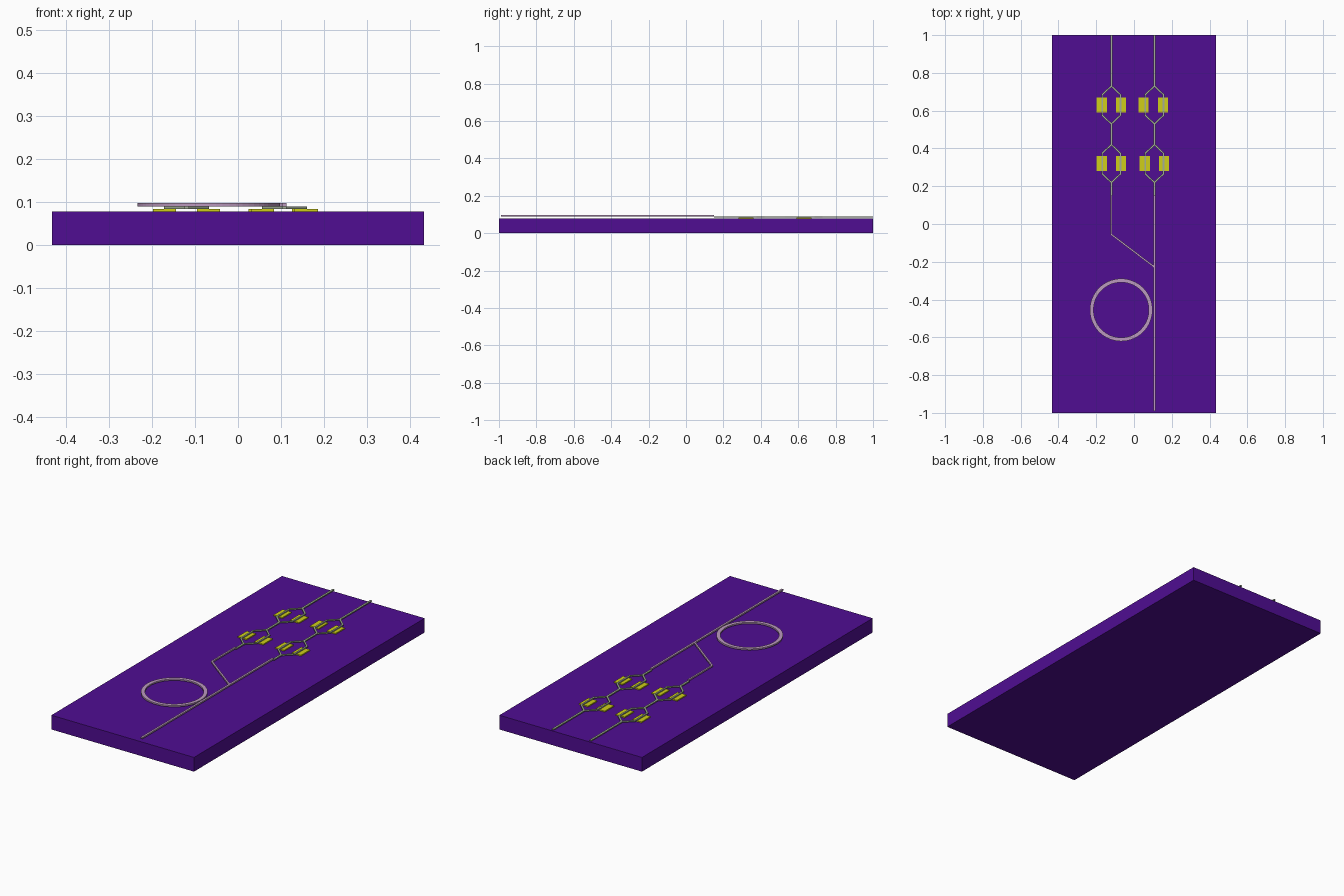
import bpy
import bmesh
from mathutils import Vector

cube = bpy.data.objects.get("Cube")
if cube:
    bpy.data.objects.remove(cube)


def material(name, rgb):
    mat = bpy.data.materials.new(name)
    mat.use_nodes = True
    mat.diffuse_color = (*rgb, 1)
    mat.node_tree.nodes["Principled BSDF"].inputs["Base Color"].default_value = (*rgb, 1)
    return mat


purple = material("purple", (0.08, 0.004, 0.29))
yellow = material("yellow", (0.62, 0.62, 0.01))
sage = material("sage grey", (0.36, 0.42, 0.31))
mauve = material("mauve", (0.50, 0.32, 0.52))


def finish(name, bm, mat):
    bmesh.ops.recalc_face_normals(bm, faces=bm.faces)
    mesh = bpy.data.meshes.new(name)
    bm.to_mesh(mesh)
    bm.free()
    mesh.materials.append(mat)
    obj = bpy.data.objects.new(name, mesh)
    bpy.context.collection.objects.link(obj)
    return obj


def box(name, centre, size, mat):
    bm = bmesh.new()
    bmesh.ops.create_cube(bm, size=1)
    bmesh.ops.scale(bm, vec=size, verts=bm.verts)
    bmesh.ops.translate(bm, vec=centre, verts=bm.verts)
    return finish(name, bm, mat)


def track(name, points, width, z0, z1, mat):
    """Rectangular strip along a flat path, mitred at the corners."""
    pts = [Vector(p) for p in points]
    dirs = [(b - a).normalized() for a, b in zip(pts, pts[1:])]
    bm = bmesh.new()
    rings = []
    for i, p in enumerate(pts):
        d0, d1 = dirs[max(i - 1, 0)], dirs[min(i, len(dirs) - 1)]
        tangent = (d0 + d1).normalized()
        side = Vector((-tangent.y, tangent.x)) * (width / 2 / tangent.dot(d0))
        a, b = p + side, p - side
        rings.append([bm.verts.new(v) for v in (
            (*a, z0), (*b, z0), (*b, z1), (*a, z1))])
    for r, s in zip(rings, rings[1:]):
        for k in range(4):
            n = (k + 1) % 4
            bm.faces.new((r[k], r[n], s[n], s[k]))
    bm.faces.new(rings[0])
    bm.faces.new(rings[-1])
    return finish(name, bm, mat)


# Base slab
TOP = 0.078
box("substrate", (0, 0, TOP / 2), (0.866, 2, TOP), purple)

# Contact pads, tracks and split loops of the two rear channels
PAD_TOP, LOW_TOP, HIGH_TOP = 0.084, 0.09, 0.098
LOOPS = (0.63, 0.32)
HALF, STRAIGHT, ARM = 0.1, 0.055, 0.048
for side, x in (("right", -0.12), ("left", 0.108)):
    ends = [1.0]
    for y in LOOPS:
        ends += [y + HALF, y - HALF]
    ends.append(0.15)
    for i in range(0, len(ends), 2):
        track(f"{side}_channel_{i // 2}", [(x, ends[i]), (x, ends[i + 1])],
              0.011, PAD_TOP, LOW_TOP, sage)
    for i, y in enumerate(LOOPS):
        for s in (-1, 1):
            arm = x + s * ARM
            track(f"{side}_loop_{i}_arm_{s}",
                  [(x, y + HALF), (arm, y + STRAIGHT),
                   (arm, y - STRAIGHT), (x, y - HALF)],
                  0.009, PAD_TOP, LOW_TOP, sage)
            pad_x = x + s * 0.051 - (0.006 if i == 0 and x > 0 else 0)
            box(f"{side}_pad_{i}_{s}", (pad_x, y, (TOP + PAD_TOP) / 2),
                (0.054, 0.08, PAD_TOP - TOP), yellow)

# Raised front channels
track("main_channel", [(0.108, 0.15), (0.108, -0.99)],
      0.011, LOW_TOP, HIGH_TOP, mauve)
track("side_channel", [(-0.12, 0.15), (-0.12, -0.055), (0.108, -0.228)],
      0.009, LOW_TOP, HIGH_TOP, mauve)

# Ring beside the main channel
bm = bmesh.new()
SEGMENTS = 64
circles = []
for radius, z in ((0.166, LOW_TOP), (0.166, HIGH_TOP), (0.146, HIGH_TOP), (0.146, LOW_TOP)):
    circles.append(bmesh.ops.create_circle(bm, segments=SEGMENTS, radius=radius)["verts"])
    bmesh.ops.translate(bm, vec=(-0.068, -0.455, z), verts=circles[-1])
for k in range(4):
    a, b = circles[k], circles[(k + 1) % 4]
    for i in range(SEGMENTS):
        j = (i + 1) % SEGMENTS
        bm.faces.new((a[i], a[j], b[j], b[i]))
finish("ring", bm, mauve)
